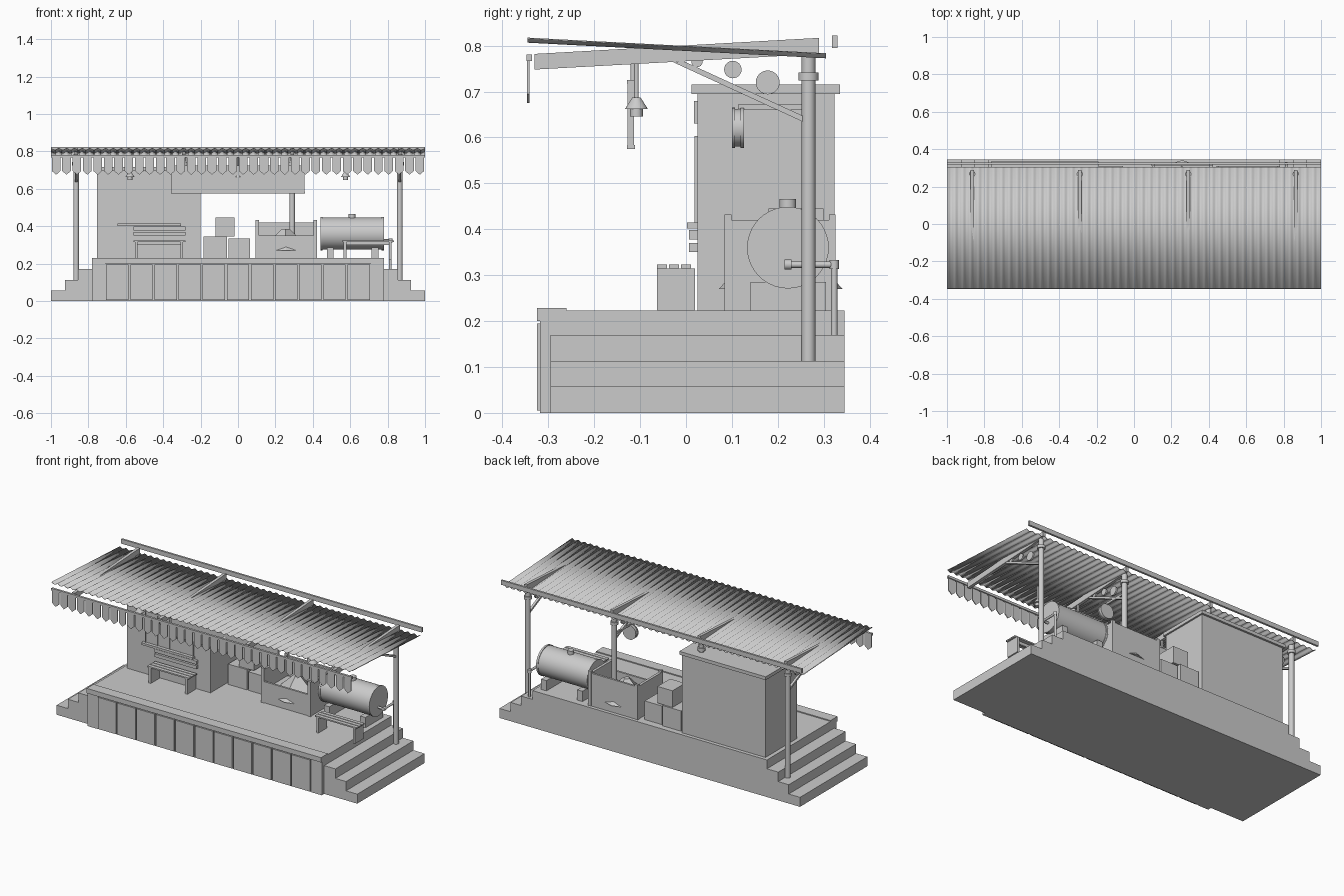
import bpy, bmesh, math
from mathutils import Vector, Matrix

cube = bpy.data.objects.get("Cube")
if cube:
    bpy.data.objects.remove(cube, do_unlink=True)

grey = bpy.data.materials.new("plain grey")
grey.use_nodes = True
grey.diffuse_color = (0.6, 0.6, 0.6, 1)
grey.node_tree.nodes["Principled BSDF"].inputs["Base Color"].default_value = (0.6, 0.6, 0.6, 1)


def finish(name, bm, smooth=False):
    bmesh.ops.recalc_face_normals(bm, faces=bm.faces[:])
    mesh = bpy.data.meshes.new(name)
    bm.to_mesh(mesh)
    bm.free()
    mesh.materials.append(grey)
    obj = bpy.data.objects.new(name, mesh)
    bpy.context.collection.objects.link(obj)
    if smooth:
        bpy.ops.object.select_all(action="DESELECT")
        obj.select_set(True)
        bpy.context.view_layer.objects.active = obj
        bpy.ops.object.shade_smooth_by_angle(angle=math.radians(35))
    return obj


def box(name, x, y, z):
    """Box from three (low, high) ranges."""
    bm = bmesh.new()
    bmesh.ops.create_cube(bm, size=1)
    for v in bm.verts:
        v.co = [r[0] if c < 0 else r[1] for c, r in zip(v.co, (x, y, z))]
    return finish(name, bm)


def rod(name, a, b, r, r2=None, sides=24):
    """Cylinder or cone between two points."""
    a, b = Vector(a), Vector(b)
    bm = bmesh.new()
    turn = (b - a).to_track_quat("Z", "Y").to_matrix().to_4x4()
    bmesh.ops.create_cone(bm, cap_ends=True, segments=sides, radius1=r,
                          radius2=r if r2 is None else r2, depth=(b - a).length,
                          matrix=Matrix.Translation((a + b) / 2) @ turn)
    return finish(name, bm, True)


def prism(name, points, axis, low, high):
    """Extrude a flat outline along the x or y axis."""
    bm = bmesh.new()
    at = (lambda p, d: (d, p[0], p[1])) if axis == "x" else (lambda p, d: (p[0], d, p[1]))
    face = bm.faces.new([bm.verts.new(at(p, low)) for p in points])
    out = bmesh.ops.extrude_face_region(bm, geom=[face])
    shift = (high - low, 0, 0) if axis == "x" else (0, high - low, 0)
    bmesh.ops.translate(bm, vec=shift, verts=[v for v in out["geom"] if isinstance(v, bmesh.types.BMVert)])
    return finish(name, bm)


# Platform, end steps and front cladding
BACK, DECK = 0.345, 0.223
box("platform", (-0.77, 0.77), (-0.315, BACK), (0, DECK))
box("deck_edge", (-0.78, 0.78), (-0.325, -0.26), (0.2, 0.229))
steps = [(-1, 0), (-1, 0.057), (-0.925, 0.057), (-0.925, 0.113), (-0.855, 0.113),
         (-0.855, 0.17), (-0.78, 0.17), (-0.78, DECK), (-0.7, DECK), (-0.7, 0)]
for side, s in (("right", 1), ("left", -1)):
    prism(side + "_steps", [(x * s, z) for x, z in steps], "y", -0.295, BACK)
    box(side + "_front_corner", sorted((s * -0.78, s * -0.71)), (-0.318, -0.29), (0, 0.2))
for i in range(11):
    x = -0.705 + i * 0.129
    box("front_panel", (x, x + 0.12), (-0.325, -0.31), (0.005, 0.195))

# Ticket booth with cap, window, sill and plaque
box("booth", (-0.755, -0.2), (0.025, 0.323), (DECK, 0.697))
box("booth_cap", (-0.765, -0.19), (0.012, 0.335), (0.695, 0.715))
box("window_pane", (-0.63, -0.315), (0.022, 0.03), (0.415, 0.6))
for i in range(5):
    x = -0.63 + i * 0.079
    box("window_bar", (x - 0.003, x + 0.003), (0.018, 0.03), (0.415, 0.6))
box("window_head", (-0.633, -0.312), (0.018, 0.03), (0.595, 0.603))
box("window_sill", (-0.645, -0.305), (0.002, 0.03), (0.402, 0.415))
box("booth_plaque", (-0.33, -0.23), (0.017, 0.03), (0.63, 0.68))

# Benches
for x in (-0.56, 0.555):
    for i in range(3):
        y = -0.063 + i * 0.026
        box("bench_slat", (x, x + 0.278), (y, y + 0.022), (0.315, 0.323))
    for lx in (x + 0.01, x + 0.253):
        box("bench_leg", (lx, lx + 0.014), (-0.063, 0.02), (DECK, 0.315))
    box("bench_rail", (x + 0.01, x + 0.267), (-0.027, -0.015), (0.3, 0.316))
for z in (0.35, 0.378):
    box("bench_back_slat", (-0.56, -0.282), (0.007, 0.026), (z, z + 0.02))

# Crates
box("left_crate", (-0.185, -0.06), (0.17, 0.31), (DECK, 0.345))
box("right_crate", (-0.05, 0.065), (0.17, 0.3), (DECK, 0.335))
box("top_crate", (-0.12, -0.02), (0.18, 0.3), (0.345, 0.445))

# Open bin with end walls, pull handles and heap
box("bin_floor", (0.1, 0.42), (0.1, 0.315), (DECK, 0.3))
box("bin_front", (0.1, 0.42), (0.088, 0.1), (DECK, 0.35))
box("bin_back", (0.1, 0.42), (0.312, 0.324), (DECK, 0.42))
for x in (0.095, 0.405):
    box("bin_end", (x, x + 0.016), (0.09, 0.322), (DECK, 0.42))
    for y in (0.084, 0.311):
        box("bin_post", (x - 0.002, x + 0.018), (y, y + 0.015), (DECK, 0.432))
rod("bin_heap", (0.255, 0.2, 0.3), (0.255, 0.2, 0.385), 0.11, 0.02, 4)
for wall, out in ((0.089, 0.072), (0.323, 0.341)):
    bm = bmesh.new()
    for co in ((0.2, wall, 0.27), (0.315, wall, 0.27), (0.257, out, 0.27), (0.257, wall, 0.29)):
        bm.verts.new(co)
    bmesh.ops.convex_hull(bm, input=bm.verts[:])
    finish("bin_handle", bm)

# Tank on saddles with drain pipe
TY, TZ = 0.222, 0.36
rod("tank", (0.443, TY, TZ), (0.777, TY, TZ), 0.086, sides=40)
for x in (0.44, 0.768):
    rod("tank_band", (x, TY, TZ), (x + 0.012, TY, TZ), 0.089, sides=40)
rod("tank_filler", (0.61, TY, TZ + 0.08), (0.61, TY, 0.466), 0.018)
for x in (0.475, 0.715):
    box("tank_saddle", (x, x + 0.035), (0.14, 0.305), (DECK, 0.285))
bend = [(0.77, TY, 0.323), (0.815, TY, 0.323), (0.815, 0.323, 0.323), (0.815, 0.323, 0.165)]
for a, b in zip(bend, bend[1:]):
    rod("drain_pipe", a, b, 0.007, sides=16)
rod("pipe_flange", (0.815, 0.215, 0.323), (0.815, 0.23, 0.323), 0.011, sides=16)
rod("pipe_elbow", (0.815, 0.323, 0.313), (0.815, 0.323, 0.333), 0.01, sides=16)

# Posts, rafters, braces and bracket discs
rafter = [(-0.33, 0.748), (0.29, 0.782), (0.29, 0.817), (-0.33, 0.782)]
brace = [(-0.028, 0.764), (0.255, 0.634), (0.255, 0.647), (-0.005, 0.766)]
for x in (-0.865, -0.29, 0.29, 0.865):
    rod("roof_post", (x, 0.267, 0.113 if abs(x) > 0.5 else DECK), (x, 0.267, 0.785), 0.015)
    rod("post_collar", (x, 0.267, 0.724), (x, 0.267, 0.742), 0.022)
    prism("rafter", rafter, "x", x - 0.009, x + 0.009)
    prism("brace", brace, "x", x - 0.007, x + 0.007)
    for y, z, r in ((0.024, 0.765, 0.012), (0.102, 0.748, 0.019), (0.178, 0.72, 0.026)):
        rod("bracket_disc", (x - 0.005, y, z), (x + 0.005, y, z), r)

# Corrugated roof sheet
bm = bmesh.new()
ribs, cuts, rows = 48, 8, []
for i in range(ribs * cuts + 1):
    x, wave = -1 + 2 * i / (ribs * cuts), 0.0045 * math.cos(2 * math.pi * i / cuts)
    rows.append([bm.verts.new((x, y, z + wave)) for y, z in ((-0.345, 0.812), (0.305, 0.778))])
for p, q in zip(rows, rows[1:]):
    bm.faces.new((p[0], q[0], q[1], p[1]))
sheet = finish("roof_sheet", bm, True)
thick = sheet.modifiers.new("thickness", "SOLIDIFY")
thick.thickness, thick.offset = 0.002, 0

box("back_gutter", (-1, 1), (0.318, 0.33), (0.795, 0.822))

# Pointed valance along the front
box("valance_rail", (-1, 1), (-0.348, -0.335), (0.767, 0.781))
count = 36
for i in range(count):
    x, w = -1 + (i + 0.5) * 2 / count, 0.023
    prism("valance_tab", [(x - w, 0.77), (x - w, 0.695), (x, 0.675), (x + w, 0.695), (x + w, 0.77)],
          "y", -0.346, -0.341)

# Hanging sign board
box("sign_board", (-0.355, 0.355), (-0.127, -0.113), (0.58, 0.722))
for z in (0.575, 0.716):
    box("sign_frame", (-0.358, 0.358), (-0.129, -0.111), (z, z + 0.009))
for x in (-0.29, 0.29):
    rod("sign_hanger", (x, -0.115, 0.72), (x, -0.115, 0.768), 0.006, sides=12)

# Hanging lamps
for x in (-0.578, 0, 0.575):
    rod("lamp_stem", (x, -0.108, 0.68), (x, -0.108, 0.768), 0.005, sides=12)
    rod("lamp_shade", (x, -0.108, 0.662), (x, -0.108, 0.687), 0.025, 0.009)
    rod("lamp_bulb", (x, -0.108, 0.646), (x, -0.108, 0.665), 0.014)

# Round clock on an arm from its post
rod("clock_body", (0.29, 0.103, 0.621), (0.29, 0.123, 0.621), 0.041, sides=32)
for y in (0.1, 0.119):
    rod("clock_rim", (0.29, y, 0.621), (0.29, y + 0.007, 0.621), 0.044, sides=32)
box("clock_arm", (0.285, 0.295), (0.113, 0.26), (0.66, 0.672))
